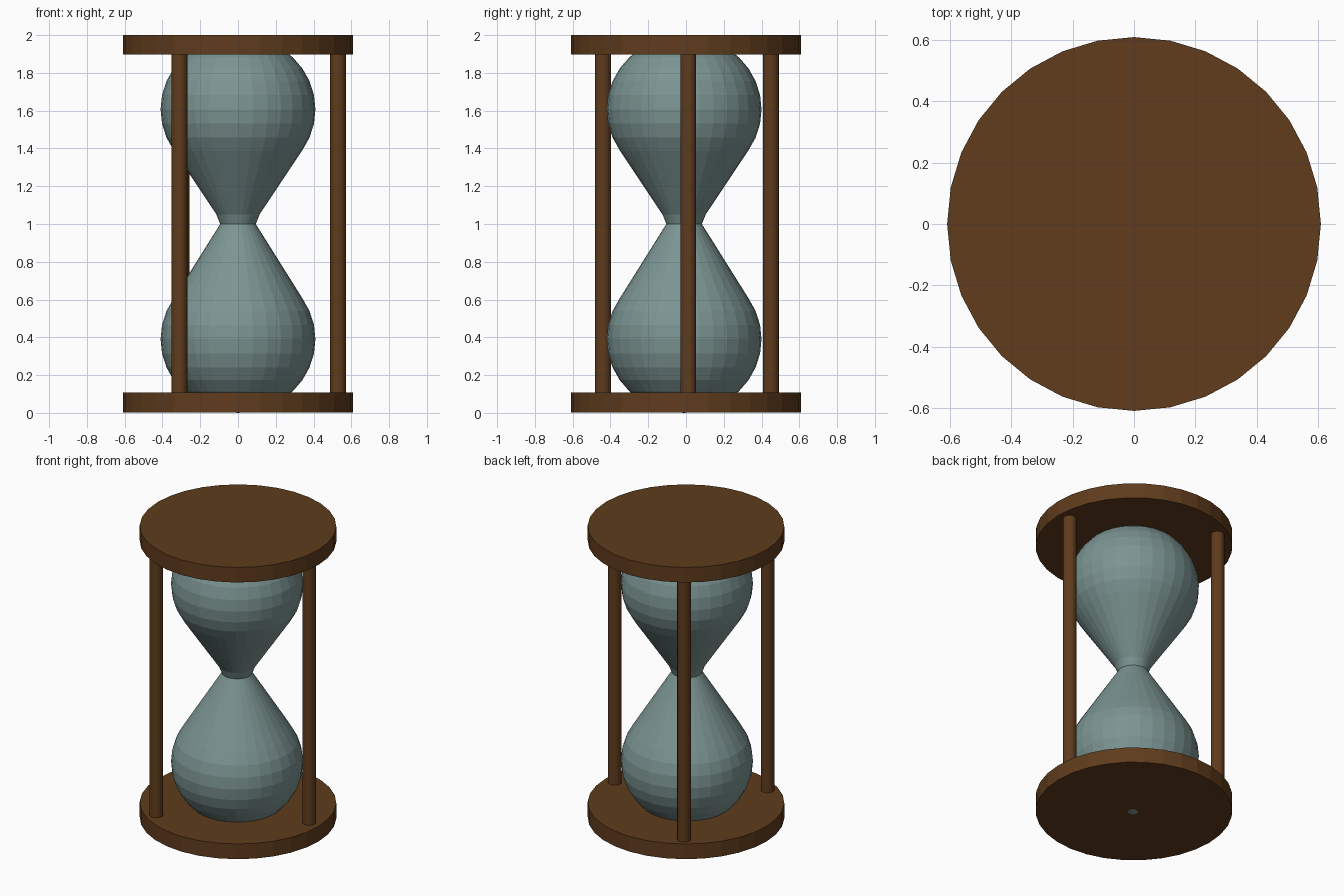
import bpy, bmesh
from math import sin, cos, pi, radians

if "Cube" in bpy.data.objects:
    bpy.data.objects.remove(bpy.data.objects["Cube"])

SIDES = 32


def material(name, rgb):
    m = bpy.data.materials.new(name)
    m.diffuse_color = (*rgb, 1)
    m.use_nodes = True
    m.node_tree.nodes["Principled BSDF"].inputs["Base Color"].default_value = m.diffuse_color
    return m


wood = material("dark_wood", (0.115, 0.045, 0.012))
glass = material("tinted_glass", (0.2, 0.3, 0.29))


def cylinder(name, radius, z0, z1, x=0, y=0):
    bpy.ops.mesh.primitive_cylinder_add(vertices=SIDES, radius=radius, depth=z1 - z0,
                                        location=(x, y, (z0 + z1) / 2))
    ob = bpy.context.object
    ob.name = name
    ob.data.materials.append(wood)


def lathe(name, profile, y):
    # Spin (radius, z) points around the vertical axis
    bm = bmesh.new()
    verts = [bm.verts.new((r, 0, z)) for r, z in profile]
    edges = [bm.edges.new(pair) for pair in zip(verts, verts[1:])]
    bmesh.ops.spin(bm, geom=verts + edges, cent=(0, 0, 0), axis=(0, 0, 1),
                   angle=2 * pi, steps=SIDES, use_duplicate=False)
    bmesh.ops.remove_doubles(bm, verts=bm.verts, dist=0.0005)
    bmesh.ops.recalc_face_normals(bm, faces=bm.faces)
    me = bpy.data.meshes.new(name)
    bm.to_mesh(me)
    bm.free()
    ob = bpy.data.objects.new(name, me)
    ob.location.y = y
    ob.data.materials.append(glass)
    bpy.context.collection.objects.link(ob)


def bulb_profile(centre, up, neck):
    # Sphere rings from the outer pole to past the equator, then the neck
    rings = [radians(-90 + 11.25 * i) for i in range(12)]
    return [(0.41 * cos(a), centre + up * 0.39 * sin(a)) for a in rings] + neck


# Round end plates
cylinder("base_plate", 0.61, 0.003, 0.107)
cylinder("top_plate", 0.61, 1.897, 2.0)

# Three posts
for i, (x, y) in enumerate([(0.53, 0.012), (-0.31, -0.44), (-0.30, 0.45)]):
    cylinder(f"post_{i + 1}", 0.042, 0.08, 1.92, x, y)

# Glass bulbs meeting at the neck
lathe("lower_bulb", bulb_profile(0.39, 1, [(0.094, 1.0)]), -0.01)
lathe("upper_bulb", bulb_profile(1.607, -1, [(0.114, 1.05), (0.102, 1.02), (0.094, 1.0)]), -0.01)
